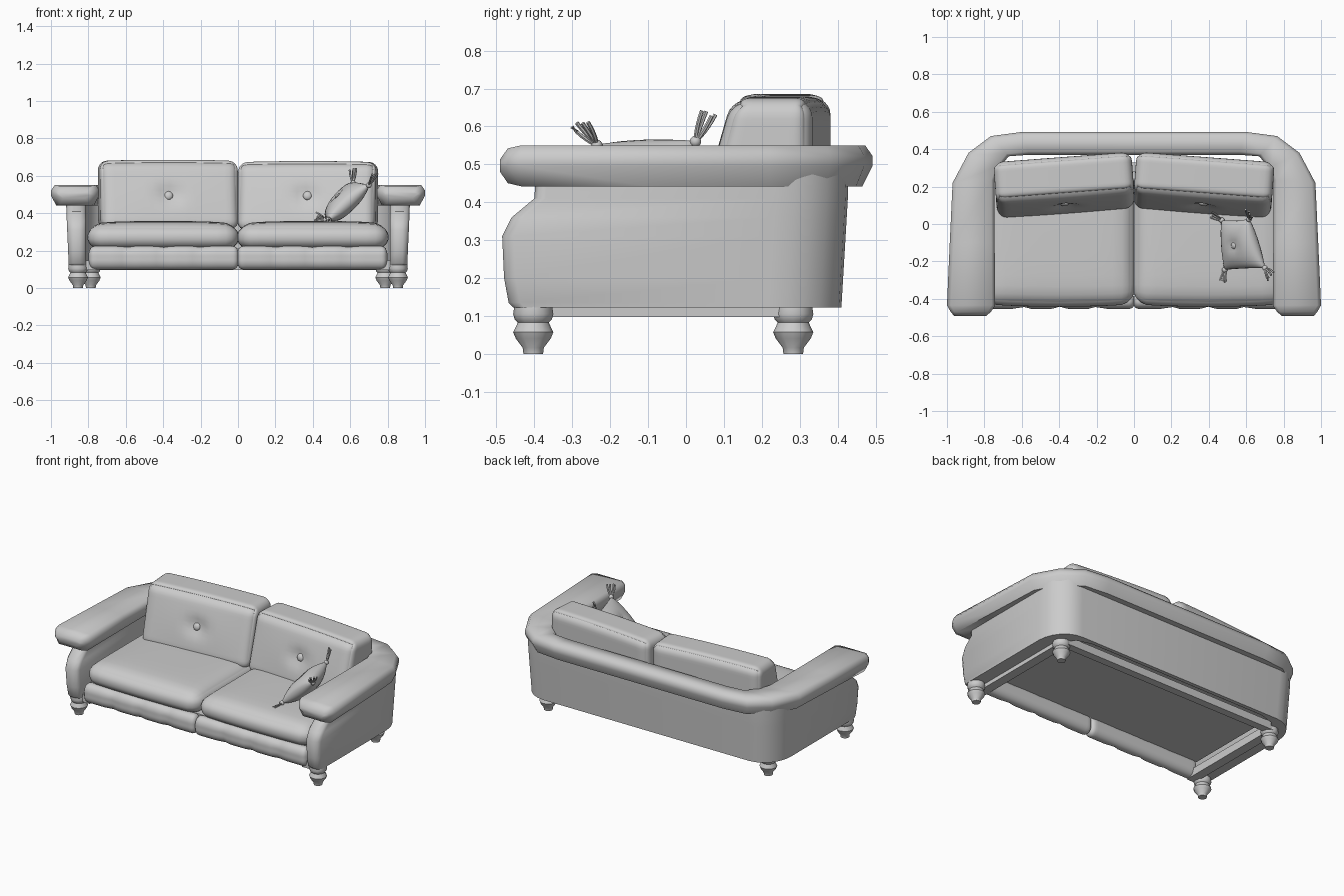
import bpy, bmesh, math, random
from mathutils import Vector, Matrix

if "Cube" in bpy.data.objects:
    bpy.data.objects.remove(bpy.data.objects["Cube"])

random.seed(4)
grey = bpy.data.materials.new("grey upholstery")
grey.diffuse_color = (0.6, 0.6, 0.6, 1)
grey.use_nodes = True
grey.node_tree.nodes["Principled BSDF"].inputs["Base Color"].default_value = grey.diffuse_color


def finish(name, bm, angle=40):
    bmesh.ops.recalc_face_normals(bm, faces=bm.faces)
    me = bpy.data.meshes.new(name)
    bm.to_mesh(me)
    bm.free()
    ob = bpy.data.objects.new(name, me)
    bpy.context.collection.objects.link(ob)
    me.materials.append(grey)
    bpy.ops.object.select_all(action='DESELECT')
    ob.select_set(True)
    bpy.context.view_layer.objects.active = ob
    bpy.ops.object.shade_smooth_by_angle(angle=math.radians(angle))
    return ob


def loft(name, rings, angle=40):
    """Skin closed rings of equal length and cap both ends."""
    bm = bmesh.new()
    vs = [[bm.verts.new(p) for p in r] for r in rings]
    n = len(rings[0])
    for a, b in zip(vs, vs[1:]):
        for i in range(n):
            j = (i + 1) % n
            bm.faces.new((a[i], a[j], b[j], b[i]))
    bm.faces.new(vs[0])
    bm.faces.new(vs[-1])
    return finish(name, bm, angle)


def cushion(name, centre, half, rad, deform=None, turn=0, cuts=15):
    """Rounded box; deform(unit position, point) moves each point."""
    bm = bmesh.new()
    bmesh.ops.create_cube(bm, size=2)
    bmesh.ops.subdivide_edges(bm, edges=bm.edges[:], cuts=cuts, use_grid_fill=True)
    for v in bm.verts:
        u = Vector([math.sin(c * math.pi / 2) for c in v.co])
        p = Vector([u[i] * half[i] for i in range(3)])
        core = Vector([max(-half[i] + rad[i], min(half[i] - rad[i], p[i])) for i in range(3)])
        d = Vector([(p[i] - core[i]) / rad[i] for i in range(3)])
        if d.length > 1e-6:
            d.normalize()
        p = core + Vector([d[i] * rad[i] for i in range(3)])
        v.co = deform(u, p) if deform else p
    bm.transform(Matrix.Translation(centre) @ Matrix.Rotation(turn, 4, 'Z'))
    return finish(name, bm, 80)


def ball(name, centre, scale, normal=(0, 0, 1)):
    bm = bmesh.new()
    bmesh.ops.create_uvsphere(bm, u_segments=12, v_segments=8, radius=1)
    rot = Vector(normal).to_track_quat('Z', 'Y').to_matrix().to_4x4()
    bm.transform(Matrix.Translation(centre) @ rot @ Matrix.Diagonal((*scale, 1)))
    return finish(name, bm, 60)


def mirrored(half):
    return half + [(-x, y) for x, y in reversed(half)]


# Wrap-around body: arms and back in one U-shaped wall
rings = []
for z, f in [(.122, -.455), (.135, -.468), (.2, -.48), (.31, -.485), (.36, -.46), (.41, -.40), (.5, -.395)]:
    g = min(1, (z - .122) / .338)
    ox, by = .905 + .015 * g, .41 + .02 * g
    half = [(.64, .385), (.74, .355), (.80, .28), (.812, .2), (.812, f + .03), (.822, f + .01), (.845, f),
            (.88, f), (ox - .012, f + .01), (ox, f + .03)]
    for k in range(7):
        a = math.radians(15 * k)
        half.append((ox - .17 + .17 * math.cos(a), by - .19 + .19 * math.sin(a)))
    rings.append([(x, y, z) for x, y in mirrored(half)])
loft("wraparound_body", rings)

# Padded top band over arms and back: outer and inner edge at each station
stations = [((.962, -.491), (.79, -.491), .3), ((.98, -.47), (.765, -.47), .85), ((1.0, -.435), (.742, -.435), 1),
            ((.985, -.1), (.745, -.1), 1), ((.97, .22), (.745, .235), 1), ((.885, .38), (.72, .30), 1),
            ((.765, .47), (.67, .362), 1), ((.60, .492), (.56, .37), 1)]
stations += [((-o[0], o[1]), (-i[0], i[1]), s) for o, i, s in reversed(stations)]
rings = []
for o, i, s in stations:
    o, i = Vector(o), Vector(i)
    w = (o - i).length
    d = (o - i) / w
    ring = []
    for t, z in [(0, .525), (.018, .55), (w - .02, .55), (w, .522), (w, .495), (w - .028, .442), (.028, .442), (0, .495)]:
        p = i + d * t
        ring.append((p.x, p.y, .497 + (z - .497) * s))
    rings.append(ring)
loft("padded_top_band", rings, 60)

# Turned feet
profile = [(.026, 0), (.028, .016), (.046, .04), (.053, .057), (.041, .082), (.049, .091), (.053, .105), (.05, .126)]
for fx, fy, label in [(.855, -.403, "front"), (.787, .283, "rear")]:
    for s in (-1, 1):
        loft(f"{label}_foot", [[(s * fx + r * math.cos(k * math.pi / 6), fy + r * math.sin(k * math.pi / 6), z)
                                for k in range(12)] for r, z in profile])

# Underside frame rails and the board below the seat
for name, c, h in [("rear_rail", (0, .305, .122), (.80, .025, .025)),
                   ("side_rail", (.79, -.07, .122), (.03, .36, .025)),
                   ("side_rail", (-.79, -.07, .122), (.03, .36, .025)),
                   ("seat_board", (0, -.05, .207), (.79, .33, .006))]:
    bm = bmesh.new()
    bmesh.ops.create_cube(bm, size=2)
    bm.transform(Matrix.Translation(c) @ Matrix.Diagonal((*h, 1)))
    finish(name, bm)


# Cushion shapes
def seat_shape(u, p):
    if p.z > 0:
        p.z += .018 * (1 - u.x ** 4) * (1 - u.y ** 4)
    if u.y < 0:
        p.y -= .012 * (1 - u.x ** 2) * -u.y
    return p


def rail_shape(u, p):
    pinch = sum(math.exp(-((p.x - c) / .025) ** 2) for c in (-.2, 0, .2))
    if u.y < 0:
        p.y += .012 * pinch
    p.z -= .006 * pinch * max(0, u.z)
    return p


def back_shape(u, p):
    front = (1 - u.y) / 2
    p.y += .10 * (u.z + 1) / 2 * front
    if u.y < 0:
        p.y -= .012 * (1 - u.x ** 2) * (1 - u.z ** 2)
        p.y += .03 * math.exp(-(p.x ** 2 + p.z ** 2) / .05 ** 2)
    p.z += .006 * (1 - u.x ** 2) * u.z
    return p


for s in (-1, 1):
    cushion("seat_cushion", (s * .4, -.07, .272), (.405, .36, .068), (.085, .09, .064), seat_shape)
    cushion("front_rail_padding", (s * .397, -.412, .162), (.402, .042, .062), (.03, .04, .05), rail_shape, cuts=31)
    x = s * .372
    cushion("back_cushion", (x, .203, .498 if s < 0 else .491), (.37, .155, .182), (.05, .065, .05),
            back_shape, turn=-s * .075, cuts=23)
    ball("back_button", (x, .112, .494), (.025, .025, .016), (0, -1, .3))

# Throw pillow leaning on the right arm, puffed between four corners
A, B, C, D = [Vector(p) for p in [(.485, -.245, .365), (.70, -.235, .55), (.615, .025, .56), (.47, .02, .365)]]
mid = (A + B + C + D) / 4
normal = (B - D).cross(C - A).normalized()
if normal.z < 0:
    normal.negate()
N = 14
bm = bmesh.new()
for side in (1, -1):
    grid = []
    for i in range(N + 1):
        row = []
        for j in range(N + 1):
            u, v = -math.cos(math.pi * i / N), -math.cos(math.pi * j / N)
            a, b = (1 + u * (1 - .02 * (1 - v * v))) / 2, (1 + v * (1 - .02 * (1 - u * u))) / 2
            p = A.lerp(B, a).lerp(D.lerp(C, a), b)
            puff = .062 * max(0, (1 - u * u) * (1 - v * v)) ** .42
            puff -= .018 * math.exp(-(u * u + v * v) / .06)
            row.append(bm.verts.new(p + normal * side * puff))
        grid.append(row)
    for i in range(N):
        for j in range(N):
            bm.faces.new((grid[i][j], grid[i + 1][j], grid[i + 1][j + 1], grid[i][j + 1]))
bmesh.ops.remove_doubles(bm, verts=bm.verts, dist=.0005)
finish("throw_pillow", bm, 60)
ball("pillow_button", mid + normal * .047, (.018, .018, .01), normal)

# Corner tassels: a knot and four curved strands
for corner, out in [(A, (-.02, -.06, -.01)), (B, (.03, -.045, .05)), (C, (0, .035, .07)), (D, (-.055, .03, .012))]:
    ball("tassel_knot", corner, (.015, .015, .015))
    out = Vector(out)
    across = out.cross(normal).normalized()
    for k in range(4):
        side = across * (k - 1.5) * .015 + normal * random.uniform(-.012, .012)
        pts = [corner, corner + out * .45 + side * .9, corner + out + side * 1.1 + Vector((0, 0, .006))]
        rings = []
        for m in range(6):
            t = m / 5
            p = pts[0] * (1 - t) ** 2 + pts[1] * 2 * t * (1 - t) + pts[2] * t * t
            d = ((pts[1] - pts[0]) * (1 - t) + (pts[2] - pts[1]) * t).normalized()
            e = d.orthogonal().normalized()
            f = d.cross(e)
            rings.append([p + (e * math.cos(q * math.pi / 3) + f * math.sin(q * math.pi / 3)) * .0055 for q in range(6)])
        loft("tassel_strand", rings, 50)
